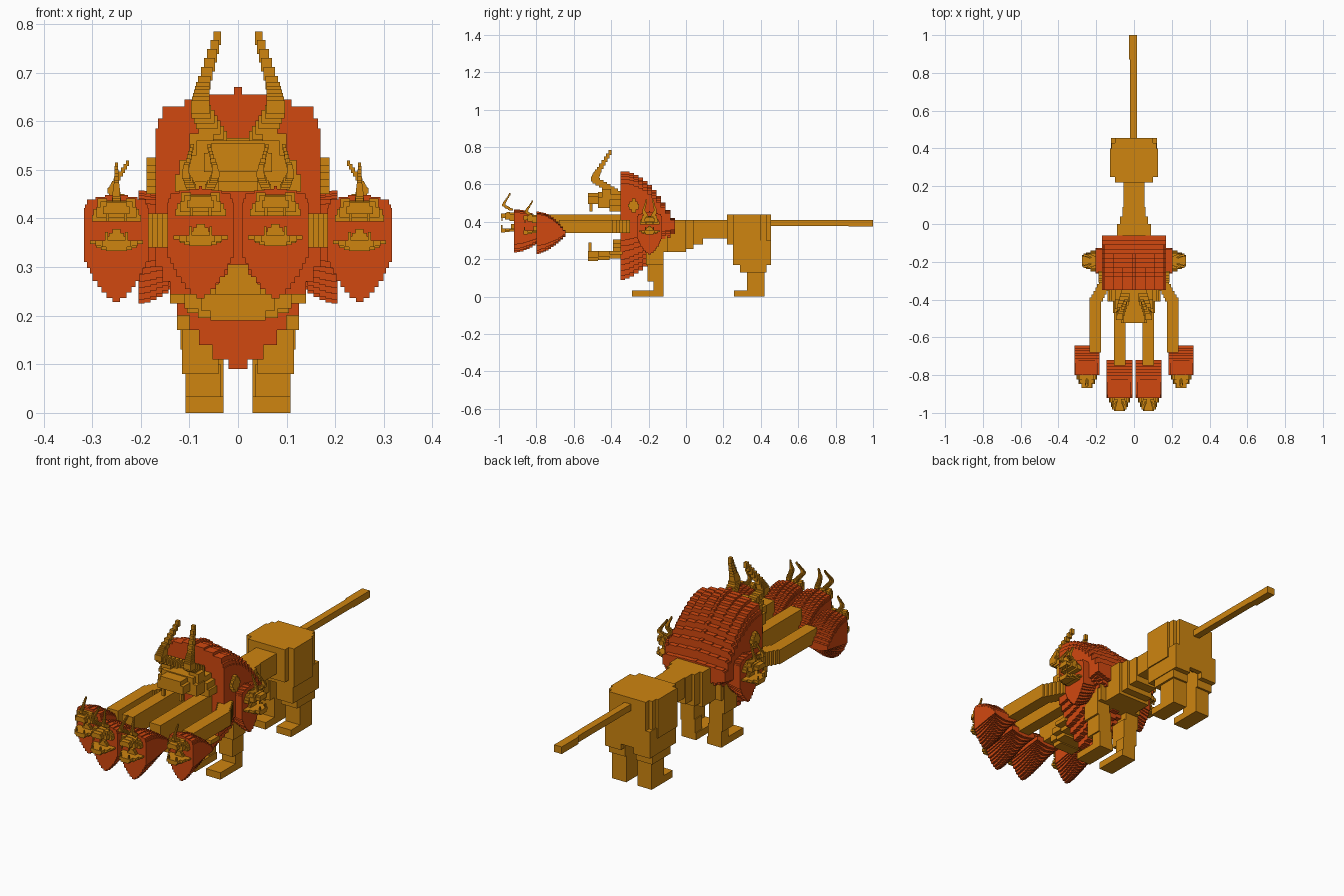
import bpy, bmesh, math
from mathutils import Matrix, Vector

if "Cube" in bpy.data.objects:
    bpy.data.objects.remove(bpy.data.objects["Cube"], do_unlink=True)


def material(name, rgb):
    m = bpy.data.materials.new(name)
    m.use_nodes = True
    m.diffuse_color = (*rgb, 1)
    m.node_tree.nodes["Principled BSDF"].inputs["Base Color"].default_value = (*rgb, 1)
    return m


GOLD = material("golden fur", (0.62, 0.235, 0.005))
ORANGE = material("orange mane", (0.64, 0.065, 0.005))


def box(bm, x0, x1, y0, y1, z0, z1):
    size = Matrix.Diagonal((x1 - x0, y1 - y0, z1 - z0, 1))
    mid = Matrix.Translation(((x0 + x1) / 2, (y0 + y1) / 2, (z0 + z1) / 2))
    bmesh.ops.create_cube(bm, size=1, matrix=mid @ size)


def pair(bm, x0, x1, *rest):
    """A box and its mirror image."""
    box(bm, x0, x1, *rest)
    box(bm, -x1, -x0, *rest)


def prism(bm, rows, y0, y1):
    """Stepped symmetric outline; rows are (bottom height, half width), last row closes it."""
    side = []
    for (z0, w), (z1, _) in zip(rows, rows[1:]):
        side += [(w, z0), (w, z1)]
    outline = side + [(-x, z) for x, z in reversed(side)]
    face = bm.faces.new([bm.verts.new((x, y0, z)) for x, z in outline])
    new = bmesh.ops.extrude_face_region(bm, geom=[face])["geom"]
    bmesh.ops.translate(bm, verts=[v for v in new if isinstance(v, bmesh.types.BMVert)],
                        vec=(0, y1 - y0, 0))


def finish(bm, name, mat, matrix=Matrix()):
    bmesh.ops.recalc_face_normals(bm, faces=bm.faces)
    mesh = bpy.data.meshes.new(name)
    bm.to_mesh(mesh)
    bm.free()
    mesh.materials.append(mat)
    obj = bpy.data.objects.new(name, mesh)
    obj.matrix_world = matrix
    bpy.context.collection.objects.link(obj)


# Mane outline: height above the mane's lowest point, half width
MANE = [(0, .02), (.02, .052), (.05, .08), (.08, .1), (.11, .125), (.15, .14), (.18, .155),
        (.21, .17), (.495, .165), (.515, .155), (.54, .11), (.555, .06), (.565, .008), (.58, 0)]
HORN = [(.045, -.03, .47), (.078, -.14, .535), (.072, -.12, .58), (.04, -.05, .69)]


def horn(bm, points, lift, sides):
    steps = 6
    total = steps * (len(points) - 1)
    for i in range(total):
        a, b = Vector(points[i // steps]), Vector(points[i // steps + 1])
        p = a.lerp(b, (i % steps + .5) / steps)
        r = .025 - .018 * i / total
        for s in sides:
            x = s * p.x
            box(bm, x - r, x + r, p.y - r, p.y + r, p.z + lift - .014, p.z + lift + .014)


def head(name, place, scale, depth, turn=0, lift=0, jaw=0, horn_lift=0, sides=(-1, 1)):
    matrix = (Matrix.Translation(place) @ Matrix.Rotation(math.radians(turn), 4, 'Z')
              @ Matrix.Scale(scale, 4))
    # mane: slices that shrink toward the back
    bm = bmesh.new()
    slices = 12
    for i in range(slices):
        t = i / (slices - 1)
        low, high = .58 * .4 * t ** 1.5, .58 * (1 - .43 * t * t)
        rows = [(low + z / .58 * (high - low), w) for z, w in MANE]
        prism(bm, rows, depth * i / slices, depth * (i + 1) / slices)
    finish(bm, name + "_mane", ORANGE, matrix)

    bm = bmesh.new()
    # upper face: skull, cheeks, muzzle
    up = lambda rows: [(z + lift, w) for z, w in rows]
    prism(bm, up([(.365, .13), (.4, .12), (.43, .1), (.455, .065), (.475, 0)]), -.06, .01)
    prism(bm, up([(.385, .105), (.44, .085), (.47, 0)]), -.12, -.06)
    prism(bm, up([(.405, .07), (.445, .055), (.465, 0)]), -.175, -.12)
    # brows and fangs
    pair(bm, .05, .1, -.1, -.05, .44 + lift, .485 + lift)
    pair(bm, .04, .055, -.165, -.15, .365 + lift, .41 + lift)
    # lower jaw in three steps, with tongue and teeth
    for y0, y1, w, z0 in ((-.06, .01, .14, .115), (-.12, -.06, .11, .105), (-.175, -.12, .075, .1)):
        prism(bm, [(z0 + jaw, w * .75), (z0 + .02 + jaw, w), (.155 + jaw, 0)], y0, y1)
    prism(bm, [(.15 + jaw, .055), (.175 + jaw, .04), (.195 + jaw, .022), (.215 + jaw, 0)], -.04, .01)
    pair(bm, .045, .06, -.17, -.155, .15 + jaw, .2 + jaw)
    finish(bm, name + "_face", GOLD, matrix)

    bm = bmesh.new()
    path = HORN if len(sides) > 1 else [(0, y, z) for _, y, z in HORN]
    horn(bm, path, horn_lift, sides)
    finish(bm, name + "_horns", GOLD, matrix)


# Heads: one large, two inner and two outer on long necks, two on the flanks
head("main_head", (0, -.35, .09), 1, .29)
for label, s in (("left", 1), ("right", -1)):
    head(label + "_inner_head", (s * .077, -.92, .235), .4, .5, 0, .06, .17, .1)
    head(label + "_outer_head", (s * .25, -.8, .228), .39, .4, 0, .06, .17, .04, (1,))
    head(label + "_flank_head", (s * .205, -.195, .225), .4, .37, s * 90, .04, .17, .04)

# Necks
bm = bmesh.new()
pair(bm, .045, .105, -.75, -.3, .345, .44)
finish(bm, "inner_necks", GOLD)
bm = bmesh.new()
pair(bm, .175, .235, -.68, -.41, .34, .41)
for i in range(6):
    x = .125 + .01 * i
    pair(bm, x, x + .06, -.32 - .018 * (i + 1), -.3 - .018 * i, .34, .41)
finish(bm, "outer_necks", GOLD)

# Ears on the mane sides, stepped diamonds
bm = bmesh.new()
for z, r in ((.45, .012), (.465, .025), (.48, .03), (.495, .022), (.51, .01)):
    pair(bm, .15, .188, -.28 - r, -.28 + r, z, z + .015)
finish(bm, "ears", GOLD)

# Torso with a rising belly
bm = bmesh.new()
for w, y0, y1, z0 in ((.12, -.22, -.1, .24), (.09, -.1, 0, .24), (.075, 0, .04, .255),
                      (.06, .04, .09, .28), (.055, .09, .24, .31)):
    box(bm, -w, w, y0, y1, z0, .41)
finish(bm, "torso", GOLD)

# Rump and tail
bm = bmesh.new()
for w, y0, y1, z0 in ((.1, .22, .25, .28), (.128, .25, .40, .25), (.118, .40, .43, .22),
                      (.1, .43, .455, .2)):
    box(bm, -w, w, y0, y1, z0, .44)
finish(bm, "rump", GOLD)
bm = bmesh.new()
box(bm, -.02, .015, .44, .87, .378, .41)
box(bm, -.026, .015, .87, 1, .375, .41)
finish(bm, "tail", GOLD)

# Legs
bm = bmesh.new()
pair(bm, .03, .108, -.29, -.12, 0, .034)
pair(bm, .035, .108, -.175, -.12, .03, .1)
pair(bm, .04, .115, -.205, -.12, .08, .2)
pair(bm, .05, .125, -.215, -.12, .17, .35)
finish(bm, "front_legs", GOLD)
bm = bmesh.new()
pair(bm, .03, .108, .257, .42, 0, .034)
pair(bm, .03, .108, .325, .42, .03, .14)
pair(bm, .03, .118, .29, .43, .13, .27)
pair(bm, .035, .122, .25, .455, .17, .3)
finish(bm, "hind_legs", GOLD)
